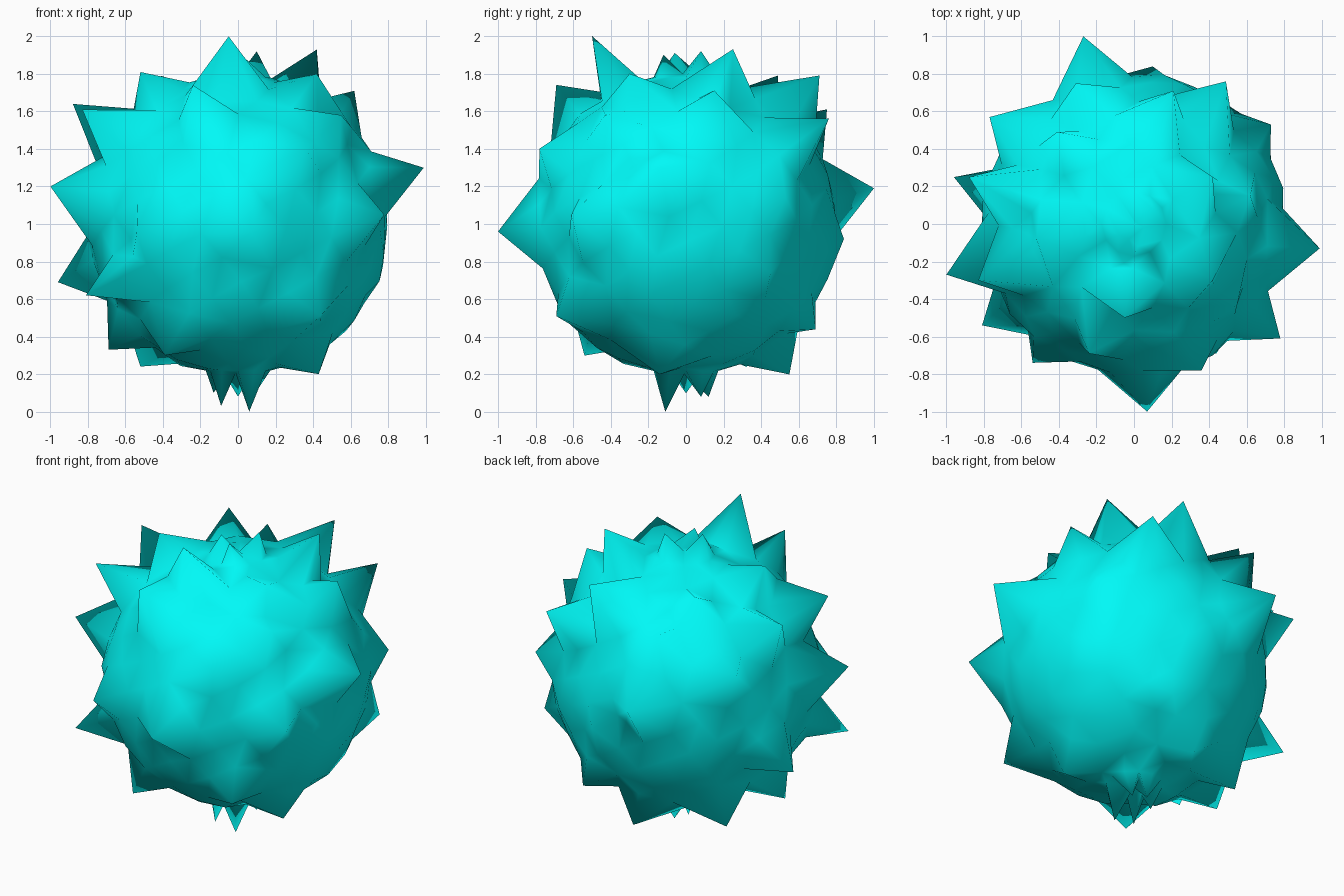
import bpy, bmesh, math, random
from mathutils import Vector

if "Cube" in bpy.data.objects:
    bpy.data.objects.remove(bpy.data.objects["Cube"])

random.seed(4)
CENTRE = Vector((0, 0, 1))
BASE_R = 0.8

# Spike tips (x, y, z)
tips = [
    # crown
    (-.05, -.5, 2), (.42, .25, 1.93), (.1, .08, 1.92), (-.08, -.06, 1.91),
    (.02, -.12, 1.9), (-.41, .49, 1.79), (.42, -.3, 1.8), (-.52, -.08, 1.81),
    (.21, .71, 1.79), (.62, .15, 1.71),
    # upper band
    (-.24, -.69, 1.74), (-.88, .25, 1.64), (-.83, -.3, 1.61), (-.31, .75, 1.61),
    (.49, .76, 1.56), (.55, -.43, 1.58), (-.77, .57, 1.4), (.36, -.78, 1.4),
    # middle band
    (.99, -.13, 1.3), (-1, -.27, 1.2), (-.27, 1, 1.19), (.78, -.61, 1.05),
    (.07, -1, .96), (-.54, -.74, .95), (.1, .84, .92), (.73, .53, 1.14),
    # lower band
    (.72, .45, .74), (-.96, .25, .69), (-.81, -.54, .62), (.44, -.69, .51),
    (.27, .69, .44), (-.69, -.05, .33), (-.39, -.54, .3), (-.52, .32, .24),
    (.43, -.14, .2), (0, .55, .2),
    # underside
    (.06, -.11, 0), (-.09, -.11, .03), (0, .12, .08), (-.13, 0, .1),
    (.08, .08, .08),
]

# Each entry: direction on the unit sphere and its final radius
spikes = []
for t in tips:
    v = Vector(t) - CENTRE
    spikes.append((v.normalized(), v.length))
points = list(spikes)


def clearance(d, group):
    return min(d.angle(p[0]) for p in group)


# Valleys between neighbouring spikes
for i, (a, _) in enumerate(spikes):
    for b, _ in spikes[:i]:
        d = (a + b).normalized()
        gap = a.angle(b)
        if gap < 0.52 and clearance(d, spikes) > gap * 0.4 \
                and clearance(d, points) > 0.03:
            points.append((d, BASE_R))

# Tight collar around the small spikes at the poles
for s in (1, -1):
    points.append((Vector((0, 0, s)), BASE_R))
    for i in range(12):
        a = i * math.tau / 12
        d = Vector((0.22 * math.cos(a), 0.22 * math.sin(a), s)).normalized()
        points.append((d, BASE_R))

# Even spread of body points, leaving room around every spike
N = 260
fixed = list(points)
for i in range(N):
    z = 1 - 2 * (i + 0.5) / N
    a = i * math.pi * (3 - math.sqrt(5))
    r = math.sqrt(1 - z * z)
    d = Vector((r * math.cos(a), r * math.sin(a), z))
    if clearance(d, spikes) > 0.16 and clearance(d, fixed) > 0.08 and abs(z) < 0.96:
        points.append((d, BASE_R + random.uniform(-0.01, 0.02)))

# Triangulate on the unit sphere, then push each point to its radius
bm = bmesh.new()
verts = [(bm.verts.new(d), d, r) for d, r in points]
bmesh.ops.convex_hull(bm, input=bm.verts[:])
for v, d, r in verts:
    v.co = CENTRE + d * r
bmesh.ops.recalc_face_normals(bm, faces=bm.faces[:])
for f in bm.faces:
    f.smooth = True

mesh = bpy.data.meshes.new("spiky_ball")
bm.to_mesh(mesh)
bm.free()
ball = bpy.data.objects.new("spiky_ball", mesh)
bpy.context.collection.objects.link(ball)

mat = bpy.data.materials.new("cyan")
mat.diffuse_color = (0.0, 0.95, 0.93, 1)
mat.use_nodes = True
mat.node_tree.nodes["Principled BSDF"].inputs["Base Color"].default_value = mat.diffuse_color
mesh.materials.append(mat)
